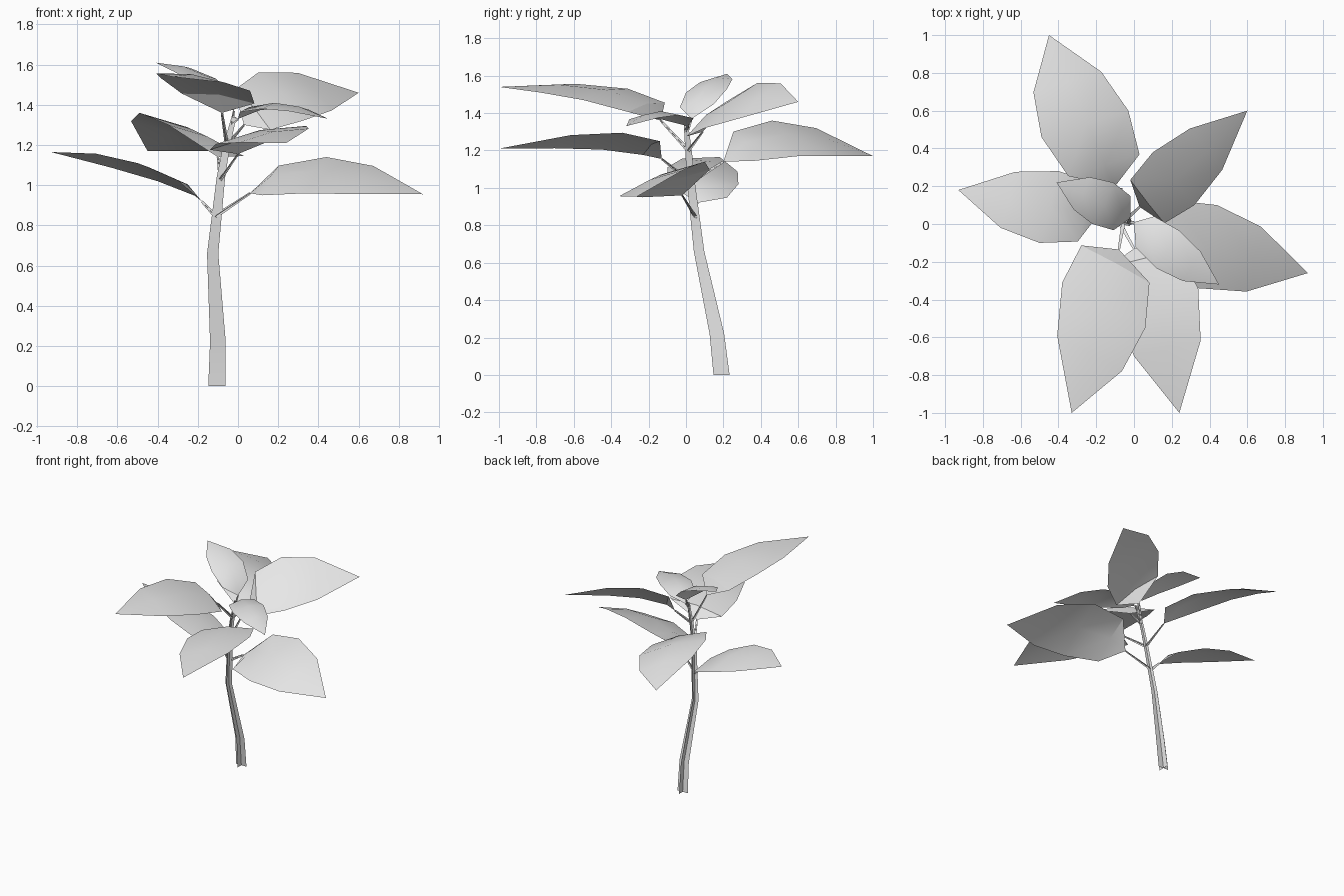
import bpy
import bmesh
from mathutils import Vector

cube = bpy.data.objects.get("Cube")
if cube:
    bpy.data.objects.remove(cube, do_unlink=True)

GREY = (0.8, 0.8, 0.8, 1.0)
plant_grey = bpy.data.materials.new("plant_grey")
plant_grey.use_nodes = True
plant_grey.diffuse_color = GREY
plant_grey.node_tree.nodes["Principled BSDF"].inputs["Base Color"].default_value = GREY


def finish(name, bm):
    """Turn a bmesh into a smooth shaded object."""
    mesh = bpy.data.meshes.new(name)
    bm.to_mesh(mesh)
    bm.free()
    mesh.materials.append(plant_grey)
    obj = bpy.data.objects.new(name, mesh)
    bpy.context.collection.objects.link(obj)
    bpy.ops.object.select_all(action="DESELECT")
    obj.select_set(True)
    bpy.context.view_layer.objects.active = obj
    bpy.ops.object.shade_smooth_by_angle()
    return obj


def crossed_ribbons(name, path, half_widths, axes):
    """Two flat strips crossing along one path."""
    bm = bmesh.new()
    for axis in axes:
        previous = None
        for point, width in zip(path, half_widths):
            row = [bm.verts.new(point - axis * width), bm.verts.new(point + axis * width)]
            if previous:
                bm.faces.new((previous[0], previous[1], row[1], row[0]))
            previous = row
    finish(name, bm)


# Stem: a leaning, tapering cross of two strips
stem_path = [Vector(p) for p in (
    (-0.105, 0.19, 0), (-0.1, 0.165, 0.22), (-0.126, 0.07, 0.66),
    (-0.085, 0.025, 1.04), (-0.06, 0.015, 1.18), (-0.02, 0, 1.34))]
crossed_ribbons("stem", stem_path, (0.043, 0.039, 0.028, 0.021, 0.018, 0.012),
                (Vector((1, 0, 0)), Vector((0, 1, 0))))


def stem_at(height):
    """Centre of the stem at a height."""
    for low, high in zip(stem_path, stem_path[1:]):
        if height <= high.z:
            return low.lerp(high, (height - low.z) / (high.z - low.z))
    return stem_path[-1]


def leaf_stalk(name, start, end):
    """Thin stalk between the stem and a leaf."""
    along = (end - start).normalized()
    across = along.cross(Vector((0, 0, 1))).normalized()
    crossed_ribbons(name, (start, end), (0.011, 0.006), (across, along.cross(across)))


def leaf(name, base, middle, tip, side):
    """Pointed leaf of three ribs, arched lengthwise and ridged along its middle."""
    base, middle, tip, side = map(Vector, (base, middle, tip, side))
    bulge = middle - base.lerp(tip, 0.4)
    up = side.cross(tip - base).normalized()
    if up.z < 0:
        up, side = -up, -side
    bm = bmesh.new()
    first, last = bm.verts.new(base), bm.verts.new(tip)
    rows = []
    for along, width, arch in ((0.13, 0.82, 0.7), (0.4, 1, 1), (0.68, 0.78, 0.75)):
        centre = base.lerp(tip, along) + bulge * arch
        rows.append([bm.verts.new(centre - side * width),
                     bm.verts.new(centre + up * 0.025 * width),
                     bm.verts.new(centre + side * width)])
    for i in (0, 1):
        bm.faces.new((first, rows[0][i + 1], rows[0][i]))
        for near, far in zip(rows, rows[1:]):
            bm.faces.new((near[i], near[i + 1], far[i + 1], far[i]))
        bm.faces.new((rows[-1][i], rows[-1][i + 1], last))
    bmesh.ops.recalc_face_normals(bm, faces=bm.faces)
    if sum(f.normal.z for f in bm.faces) < 0:
        bmesh.ops.reverse_faces(bm, faces=bm.faces)
    finish(name, bm)


# Leaves: stalk height, then base, middle, tip and half-width direction
leaves = {
    "back_leaf": (1.03, (-0.1, 0.2, 1.14), (-0.26, 0.53, 1.265),
                  (-0.45, 1, 1.17), (0.23, 0.07, -0.095)),
    "back_left_leaf": (1.2, (0.03, 0.09, 1.3), (0.21, 0.24, 1.44),
                       (0.6, 0.6, 1.46), (0.11, -0.14, -0.12)),
    "left_leaf": (0.85, (0.06, -0.02, 0.96), (0.39, -0.12, 1.05),
                  (0.92, -0.26, 0.955), (0.05, 0.22, 0.09)),
    "right_leaf": (0.84, (-0.18, 0.06, 0.92), (-0.45, 0.09, 1.065),
                   (-0.93, 0.18, 1.165), (0.05, 0.19, -0.045)),
    "upper_front_leaf": (1.2, (-0.08, -0.135, 1.36), (-0.16, -0.43, 1.5),
                         (-0.33, -1, 1.54), (0.22, -0.12, -0.03)),
    "lower_front_leaf": (1.03, (0, -0.13, 1.155), (0.115, -0.395, 1.25),
                         (0.24, -1, 1.21), (0.225, 0.055, 0.045)),
    "small_left_leaf": (1.31, (0, 0.01, 1.33), (0.18, -0.135, 1.385),
                        (0.45, -0.32, 1.33), (0.06, 0.1, 0.005)),
    "small_right_leaf": (1.3, (-0.02, 0.03, 1.37), (-0.165, 0.11, 1.52),
                         (-0.41, 0.22, 1.61), (0.055, 0.11, 0.01)),
}
for name, (height, base, middle, tip, side) in leaves.items():
    leaf(name, base, middle, tip, side)
    leaf_stalk(name + "_stalk", stem_at(height), Vector(base))
